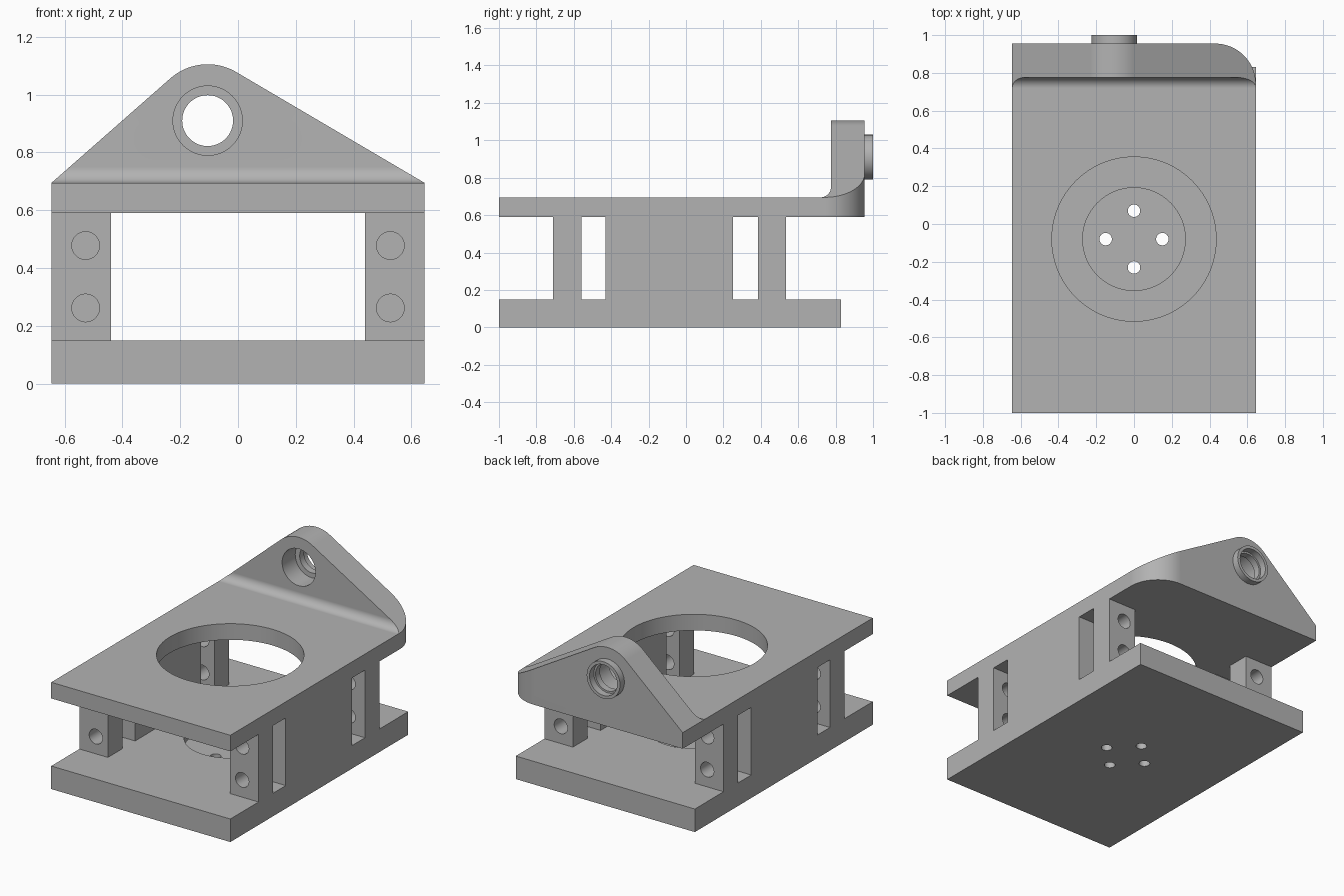
import bpy, bmesh
from math import sin, cos, pi, atan2, acos, hypot, radians
from mathutils import Vector

if "Cube" in bpy.data.objects:
    bpy.data.objects.remove(bpy.data.objects["Cube"])

grey = bpy.data.materials.new("plain grey")
grey.use_nodes = True
grey.diffuse_color = (0.45, 0.45, 0.45, 1)
grey.node_tree.nodes["Principled BSDF"].inputs["Base Color"].default_value = grey.diffuse_color

W = 0.645          # half width
INNER = 0.44       # inner face of the side walls
BASE_TOP, DECK_BOTTOM, DECK_TOP = 0.15, 0.59, 0.695
BACK = 0.955


def prism(name, outline, axis, lo, hi):
    """Extrude a 2D outline along an axis; the outline uses the other two axes in order."""
    bm = bmesh.new()
    def place(p):
        c = list(p)
        c.insert("xyz".index(axis), lo)
        return bm.verts.new(c)
    face = bm.faces.new([place(p) for p in outline])
    step = Vector([hi - lo if a == axis else 0 for a in "xyz"])
    new = bmesh.ops.extrude_face_region(bm, geom=[face])["geom"]
    bmesh.ops.translate(bm, vec=step, verts=[v for v in new if isinstance(v, bmesh.types.BMVert)])
    bmesh.ops.recalc_face_normals(bm, faces=bm.faces)
    mesh = bpy.data.meshes.new(name)
    bm.to_mesh(mesh)
    bm.free()
    mesh.materials.append(grey)
    ob = bpy.data.objects.new(name, mesh)
    bpy.context.collection.objects.link(ob)
    return ob


def arc(cx, cy, r, a, b, n=24):
    return [(cx + r * cos(a + (b - a) * i / n), cy + r * sin(a + (b - a) * i / n)) for i in range(n + 1)]


def disc(name, cx, cy, r, axis, lo, hi, n=64):
    return prism(name, arc(cx, cy, r, 0, 2 * pi, n)[:-1], axis, lo, hi)


def box(name, x, y, z):
    return prism(name, [(x[0], y[0]), (x[1], y[0]), (x[1], y[1]), (x[0], y[1])], "z", *z)


def combine(target, tool, operation):
    """Apply a boolean and discard the tool."""
    mod = target.modifiers.new("cut", "BOOLEAN")
    mod.operation, mod.solver, mod.object = operation, "EXACT", tool
    bpy.context.view_layer.update()
    mesh = bpy.data.meshes.new_from_object(target.evaluated_get(bpy.context.evaluated_depsgraph_get()))
    target.modifiers.clear()
    target.data = mesh
    bpy.data.objects.remove(tool)


# Upper deck with upright lug: side profile with a fillet at the foot of the lug
FILLET, FRONT = 0.055, 0.775
side = [(-1, DECK_BOTTOM), (BACK, DECK_BOTTOM), (BACK, 1.2), (FRONT, 1.2)]
side += arc(FRONT - FILLET, DECK_TOP + FILLET, FILLET, 0, -pi / 2, 12) + [(-1, DECK_TOP)]
frame = prism("bracket_frame", side, "x", -W, W)

# Front profile: straight flanks tangent to the rounded lug top
LX, LZ, LR = -0.105, 0.91, 0.195
def tangent(px, sign):
    dx, dz = px - LX, DECK_TOP - LZ
    return atan2(dz, dx) + sign * acos(LR / hypot(dx, dz))
left = tangent(-W, -1) + 2 * pi
front = [(-W, 0.5), (W, 0.5), (W, DECK_TOP)] + arc(LX, LZ, LR, tangent(W, 1), left) + [(-W, DECK_TOP)]
combine(frame, prism("front_profile", front, "y", -1.5, 1.5), "INTERSECT")

# Plan profile: one rounded rear corner
R = 0.215
plan = [(-W, -1), (W, -1)] + arc(W - R, BACK - R, R, 0, pi / 2) + [(-W, BACK)]
combine(frame, prism("plan_profile", plan, "z", 0.4, 1.4), "INTERSECT")

# Boss on the back of the lug, then a bore stepped around a thin lip
combine(frame, disc("boss", LX, LZ, 0.12, "y", BACK - 0.01, 1.0), "UNION")
for r, lo, hi in ((0.12, 0.6, 0.91), (0.088, 0.85, 1.1), (0.1, 0.955, 1.1)):
    combine(frame, disc("bore", LX, LZ, r, "y", lo, hi), "DIFFERENCE")

# Large round opening in the deck
combine(frame, disc("deck_opening", 0, -0.08, 0.435, "z", 0.5, 0.8, 96), "DIFFERENCE")

# Base plate with a round recess and four through holes
base = box("base_plate", (-W, W), (-1, 0.83), (0, BASE_TOP))
combine(base, disc("recess", 0, -0.08, 0.272, "z", 0.092, 0.3), "DIFFERENCE")
for i in range(4):
    a = i * pi / 2
    combine(base, disc("hole", 0.15 * cos(a), -0.08 + 0.15 * sin(a), 0.033, "z", -0.1, 0.3, 32), "DIFFERENCE")

# Side walls: a long middle block and a drilled post at each end
for s in (-1, 1):
    xs = sorted((s * INNER, s * W))
    for lo, hi, drilled in ((-0.71, -0.56, True), (-0.43, 0.25, False), (0.385, 0.535, True)):
        wall = box("wall_block", xs, (lo, hi), (BASE_TOP, DECK_BOTTOM))
        if drilled:
            for z in (0.262, 0.478):
                combine(wall, disc("drill", s * 0.527, z, 0.048, "y", lo - 0.05, hi + 0.05, 32), "DIFFERENCE")
        combine(base, wall, "UNION")
combine(frame, base, "UNION")

# Smooth curved surfaces, keep edges crisp
bpy.ops.object.select_all(action="DESELECT")
frame.select_set(True)
bpy.context.view_layer.objects.active = frame
bpy.ops.object.shade_smooth_by_angle(angle=radians(25))
normals = frame.modifiers.new("normals", "WEIGHTED_NORMAL")
normals.keep_sharp = True
